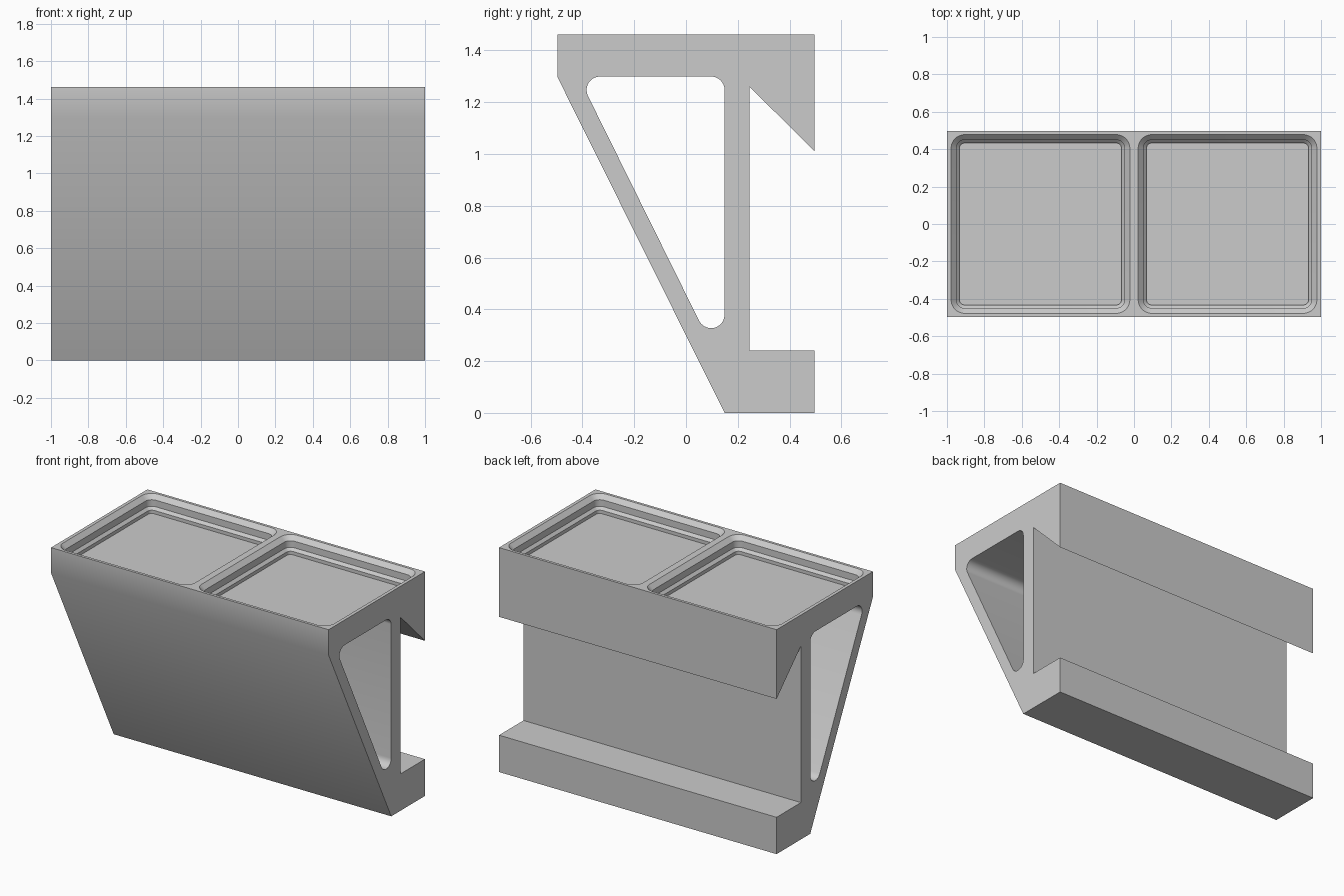
import bpy, bmesh
from math import cos, sin, pi, atan2
from mathutils import Vector

cube = bpy.data.objects.get("Cube")
if cube:
    bpy.data.objects.remove(cube, do_unlink=True)

grey = bpy.data.materials.new("plain grey")
grey.use_nodes = True
colour = (0.6, 0.6, 0.6, 1)
grey.diffuse_color = colour
grey.node_tree.nodes["Principled BSDF"].inputs["Base Color"].default_value = colour


def rounded(centres, radius, steps=10):
    """Outline of a counter-clockwise polygon grown by a radius."""
    pts, n = [], len(centres)
    for i, c in enumerate(centres):
        a, b = Vector(centres[i - 1]), Vector(centres[(i + 1) % n])
        c = Vector(c)
        d0, d1 = c - a, b - c
        start = atan2(-d0.x, d0.y)
        sweep = (atan2(-d1.x, d1.y) - start) % (2 * pi)
        for k in range(steps + 1):
            t = start + sweep * k / steps
            pts.append((c.x + radius * cos(t), c.y + radius * sin(t)))
    return pts


def loft(name, rings):
    """Closed solid through matching rings of 3D points."""
    bm = bmesh.new()
    loops = [[bm.verts.new(p) for p in ring] for ring in rings]
    bm.faces.new(loops[0])
    bm.faces.new(loops[-1])
    for lo, hi in zip(loops, loops[1:]):
        for i in range(len(lo)):
            bm.faces.new((lo[i - 1], lo[i], hi[i], hi[i - 1]))
    bmesh.ops.recalc_face_normals(bm, faces=bm.faces)
    mesh = bpy.data.meshes.new(name)
    bm.to_mesh(mesh)
    bm.free()
    mesh.materials.append(grey)
    obj = bpy.data.objects.new(name, mesh)
    bpy.context.collection.objects.link(obj)
    return obj


def extrude_x(name, outline, half):
    return loft(name, [[(x, y, z) for y, z in outline] for x in (-half, half)])


TOP, DEPTH = 1.462, 0.496

# Bracket body: side profile with hanging hook and foot at the back
profile = [(-DEPTH, TOP), (-DEPTH, 1.296), (0.149, 0), (DEPTH, 0), (DEPTH, 0.24),
           (0.245, 0.24), (0.245, 1.26), (DEPTH, 1.011), (DEPTH, TOP)]
body = extrude_x("bracket_body", profile, 1)

# Rounded triangular tunnel through the whole length
tunnel = rounded([(-0.332, 1.247), (0.097, 0.379), (0.097, 1.247)], 0.052)
cutters = [extrude_x("tunnel_cutter", tunnel, 1.1)]

# Two stepped square pockets in the top: (inset, depth) of each ring
steps = [(0.022, -0.05), (0.022, 0), (0.05, 0.028), (0.05, 0.071), (0.067, 0.088), (0.067, 0.11)]
for cx in (-0.5, 0.5):
    rings = []
    for inset, down in steps:
        c = 0.405
        square = [(cx - c, -c), (cx + c, -c), (cx + c, c), (cx - c, c)]
        rings.append([(x, y, TOP - down) for x, y in rounded(square, 0.095 - inset, 8)])
    cutters.append(loft("pocket_cutter", rings))

bpy.context.view_layer.objects.active = body
body.select_set(True)
for cutter in cutters:
    cutter.hide_render = True
    cut = body.modifiers.new("cut", "BOOLEAN")
    cut.operation, cut.solver, cut.object = "DIFFERENCE", "EXACT", cutter
    bpy.ops.object.modifier_apply(modifier=cut.name)
    bpy.data.objects.remove(cutter, do_unlink=True)
bpy.ops.object.shade_smooth_by_angle(angle=0.5)
